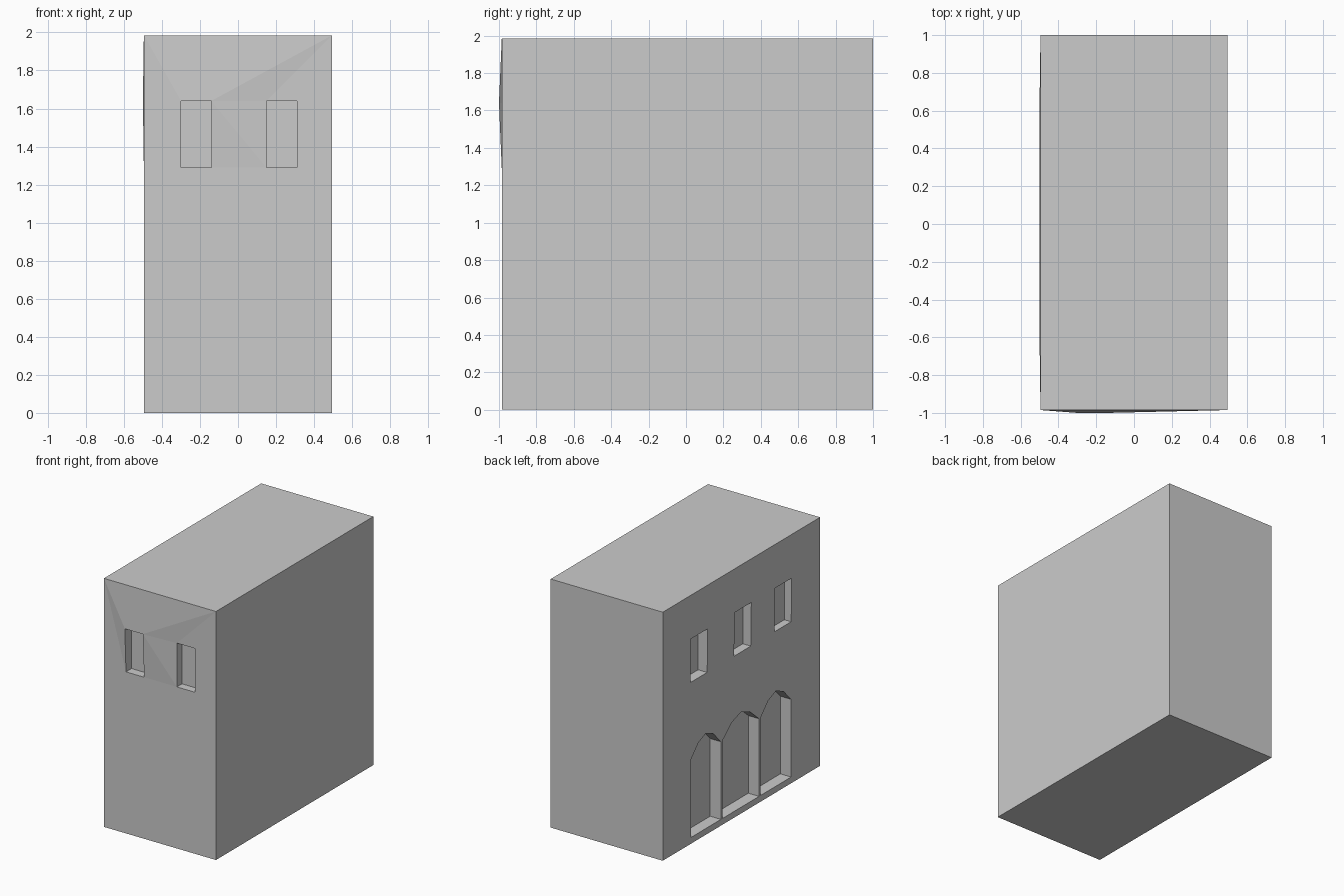
import bpy, bmesh
from mathutils import Vector

if "Cube" in bpy.data.objects:
    bpy.data.objects.remove(bpy.data.objects["Cube"])

X0, X1, Y0, Y1, H = -0.495, 0.495, -0.985, 1.0, 1.985


def rect(a, b, z0, z1):
    return [(a, z0), (b, z0), (b, z1), (a, z1)]


def arch(a, b, z0=0.05, spring=0.67, top=0.81):
    m, q = (a + b) / 2, (b - a) / 4
    return [(a, z0), (b, z0), (b, spring), (b - q, 0.77), (m, top), (a + q, 0.77), (a, spring)]


def wall(bm, place, outline, openings):
    """Flat wall with recessed openings; each opening is (points, depth, top_bulge)."""
    edges, rims = [], []
    for pts in [outline] + [o[0] for o in openings]:
        vs = [bm.verts.new(place(u, z, 0)) for u, z in pts]
        edges += [bm.edges.new((vs[i], vs[(i + 1) % len(vs)])) for i in range(len(vs))]
        rims.append(vs)
    bmesh.ops.triangle_fill(bm, edges=edges, use_beauty=True)
    for vs, (pts, depth, bulge) in zip(rims[1:], openings):
        inner = [bm.verts.new(place(u, z, depth)) for u, z in pts]
        n = len(vs)
        for i in range(n):
            j = (i + 1) % n
            bm.faces.new((vs[i], vs[j], inner[j], inner[i]))
        bm.faces.new(inner)
        # upper window rims lean slightly proud of the wall
        zmax = max(z for _, z in pts)
        for v, (u, z) in zip(vs, pts):
            if z == zmax:
                v.co = place(u, z, -bulge)


bm = bmesh.new()

# front wall with two windows
wall(bm, lambda u, z, d: Vector((u, Y0 + d, z)), rect(X0, X1, 0, H),
     [(rect(-0.30, -0.14, 1.29, 1.64), 0.07, 0.015),
      (rect(0.15, 0.31, 1.29, 1.64), 0.065, 0.0)])

# left wall with three windows above three arched doorways
windows = [(rect(c - 0.105, c + 0.105, 1.29, 1.64), d, 0.005)
           for c, d in ((-0.515, 0.06), (-0.005, 0.07), (0.545, 0.08))]
doors = [(arch(a, b), 0.095, 0.0)
         for a, b in ((-0.62, -0.235), (-0.215, 0.247), (0.266, 0.646))]
wall(bm, lambda u, z, d: Vector((X0 + d, u, z)), rect(Y0, Y1, 0, H), windows + doors)

# plain back, right, roof and base
for quad in ([(X0, Y1, 0), (X1, Y1, 0), (X1, Y1, H), (X0, Y1, H)],
             [(X1, Y0, 0), (X1, Y1, 0), (X1, Y1, H), (X1, Y0, H)],
             [(X0, Y0, H), (X1, Y0, H), (X1, Y1, H), (X0, Y1, H)],
             [(X0, Y0, 0), (X1, Y0, 0), (X1, Y1, 0), (X0, Y1, 0)]):
    bm.faces.new([bm.verts.new(p) for p in quad])

bmesh.ops.remove_doubles(bm, verts=bm.verts, dist=0.0005)
bmesh.ops.recalc_face_normals(bm, faces=bm.faces)
mesh = bpy.data.meshes.new("building")
bm.to_mesh(mesh)
bm.free()
bpy.context.collection.objects.link(bpy.data.objects.new("building", mesh))
